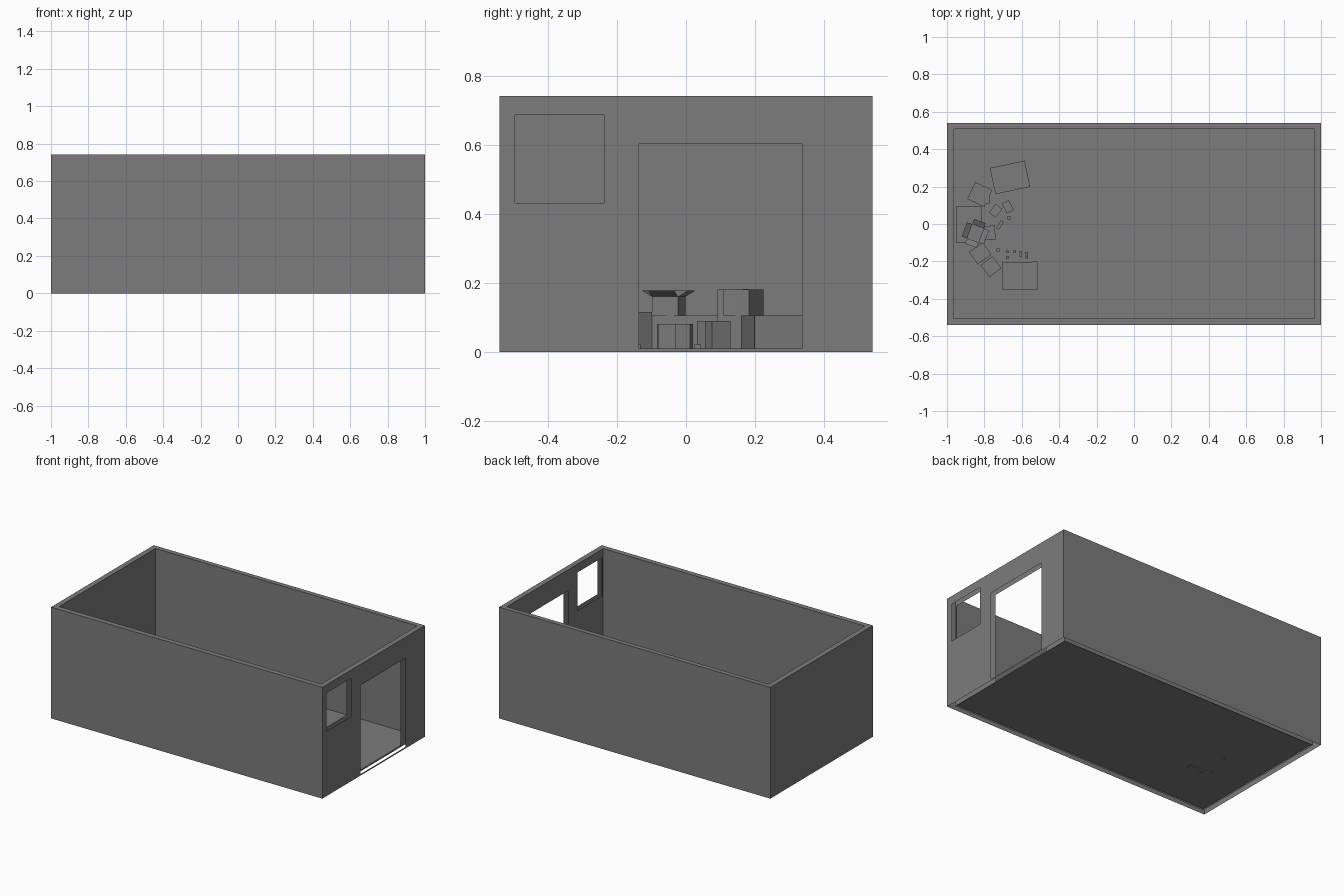
import bpy, bmesh
from math import radians, cos, sin
from mathutils import Matrix, Vector

if "Cube" in bpy.data.objects:
    bpy.data.objects.remove(bpy.data.objects["Cube"])

FLOOR_Z = 0.01
grey = bpy.data.materials.new("dark_grey")
grey.diffuse_color = (0.2, 0.2, 0.2, 1)
grey.use_nodes = True
grey.node_tree.nodes["Principled BSDF"].inputs["Base Color"].default_value = grey.diffuse_color


def finish(bm, name, recalc=True):
    if recalc:
        bmesh.ops.recalc_face_normals(bm, faces=bm.faces)
    me = bpy.data.meshes.new(name)
    bm.to_mesh(me)
    bm.free()
    me.materials.append(grey)
    ob = bpy.data.objects.new(name, me)
    bpy.context.collection.objects.link(ob)
    return ob


def block(name, x, y, z0, z1, sx, sy, rot=0):
    """Box resting at z0, turned by rot degrees."""
    bm = bmesh.new()
    m = (Matrix.Translation((x, y, (z0 + z1) / 2)) @ Matrix.Rotation(radians(rot), 4, 'Z')
         @ Matrix.Diagonal((sx, sy, z1 - z0, 1)))
    bmesh.ops.create_cube(bm, size=1, matrix=m)
    return finish(bm, name)


def open_carton(name, x, y, z0, z1, sx, sy, rot, flap, tilt):
    """Carton without a lid, with four splayed flaps."""
    bm = bmesh.new()
    bmesh.ops.create_cube(bm, size=1, matrix=Matrix.Translation((0, 0, (z0 + z1) / 2))
                          @ Matrix.Diagonal((sx, sy, z1 - z0, 1)))
    bm.normal_update()
    top = [f for f in bm.faces if f.normal.z > 0.9][0]
    rim = list(top.edges)
    bmesh.ops.delete(bm, geom=[top], context='FACES_ONLY')
    for e in rim:
        mid = (e.verts[0].co + e.verts[1].co) / 2
        out = Vector((mid.x, mid.y, 0)).normalized()
        off = out * flap * cos(radians(tilt)) + Vector((0, 0, flap * sin(radians(tilt))))
        a, b = e.verts
        bm.faces.new((a, b, bm.verts.new(b.co + off), bm.verts.new(a.co + off)))
    bm.transform(Matrix.Translation((x, y, 0)) @ Matrix.Rotation(radians(rot), 4, 'Z'))
    return finish(bm, name)


# Room walls: rectangular ring
bm = bmesh.new()
rings = []
for x0, x1, y0, y1 in ((-1, 1, -0.54, 0.54), (-0.965, 0.965, -0.505, 0.508)):
    for z in (0, 0.742):
        rings.append([bm.verts.new((x, y, z)) for x, y in
                      ((x0, y0), (x1, y0), (x1, y1), (x0, y1))])
out_low, out_top, in_low, in_top = rings
for i in range(4):
    j = (i + 1) % 4
    for p, q in ((out_low, out_top), (out_top, in_top), (in_top, in_low), (in_low, out_low)):
        bm.faces.new((p[i], p[j], q[j], q[i]))
walls = finish(bm, "walls")

# Doorway and window cut through the right wall
cutters = [block("doorway_cutter", 0.99, 0.10, FLOOR_Z, 0.602, 0.2, 0.472),
           block("window_cutter", 0.99, -0.366, 0.432, 0.686, 0.2, 0.258)]
bpy.context.view_layer.objects.active = walls
for c in cutters:
    c.hide_render = True
    mod = walls.modifiers.new(c.name, 'BOOLEAN')
    mod.object = c
    mod.operation = 'DIFFERENCE'
    mod.solver = 'EXACT'
    bpy.ops.object.modifier_apply(modifier=c.name)
    bpy.data.objects.remove(c)

# Wall skins are hollow: no underside and no reveals in the openings
bm = bmesh.new()
bm.from_mesh(walls.data)
bm.normal_update()


def unwanted(f):
    c = f.calc_center_median()
    in_skin = 0.97 < c.x < 0.995 and abs(c.y) < 0.5 and c.z < 0.72
    return f.normal.z < -0.9 or (in_skin and abs(f.normal.x) < 0.1)


bmesh.ops.delete(bm, geom=[f for f in bm.faces if unwanted(f)], context='FACES')
bm.to_mesh(walls.data)
bm.free()

# Floor sheet
bm = bmesh.new()
bm.faces.new([bm.verts.new((x, y, FLOOR_Z)) for x, y in
              ((-0.965, -0.505), (0.965, -0.505), (0.965, 0.508), (-0.965, 0.508))])
finish(bm, "floor", recalc=False)

# Closed cartons: x, y, bottom, top, width, depth, rotation
for i, b in enumerate((
        (-0.663, 0.249, 0.01, 0.105, 0.19, 0.143, 12),
        (-0.882, -0.003, 0.01, 0.105, 0.14, 0.193, 0),
        (-0.610, -0.277, 0.01, 0.105, 0.19, 0.148, 1),
        (-0.825, 0.158, 0.01, 0.180, 0.10, 0.10, -25),
        (-0.803, 0.145, 0.105, 0.182, 0.062, 0.07, -3),
        (-0.822, -0.157, 0.01, 0.115, 0.09, 0.08, 35),
        (-0.765, -0.228, 0.01, 0.10, 0.08, 0.08, 37),
        (-0.770, -0.046, 0.01, 0.08, 0.056, 0.073, 2),
        (-0.740, 0.070, 0.01, 0.09, 0.045, 0.06, -38),
        (-0.674, 0.092, 0.01, 0.09, 0.042, 0.06, 28),
        (-0.717, -0.005, 0.01, 0.08, 0.018, 0.05, -32))):
    block(f"carton_{i}", *b)

# Open carton on top of the long carton
open_carton("open_carton", -0.848, -0.05, 0.105, 0.16, 0.065, 0.08, -20, 0.035, 30)

# Loose small items on the floor: x, y, width, depth
for i, (x, y, sx, sy) in enumerate((
        (-0.668, 0.034, 0.014, 0.018), (-0.727, -0.139, 0.014, 0.014),
        (-0.678, -0.149, 0.014, 0.014), (-0.678, -0.179, 0.014, 0.014),
        (-0.637, -0.149, 0.014, 0.014), (-0.606, -0.160, 0.016, 0.026),
        (-0.573, -0.160, 0.014, 0.018), (-0.573, -0.179, 0.014, 0.014))):
    block(f"small_item_{i}", x, y, 0.008, 0.022, sx, sy)
